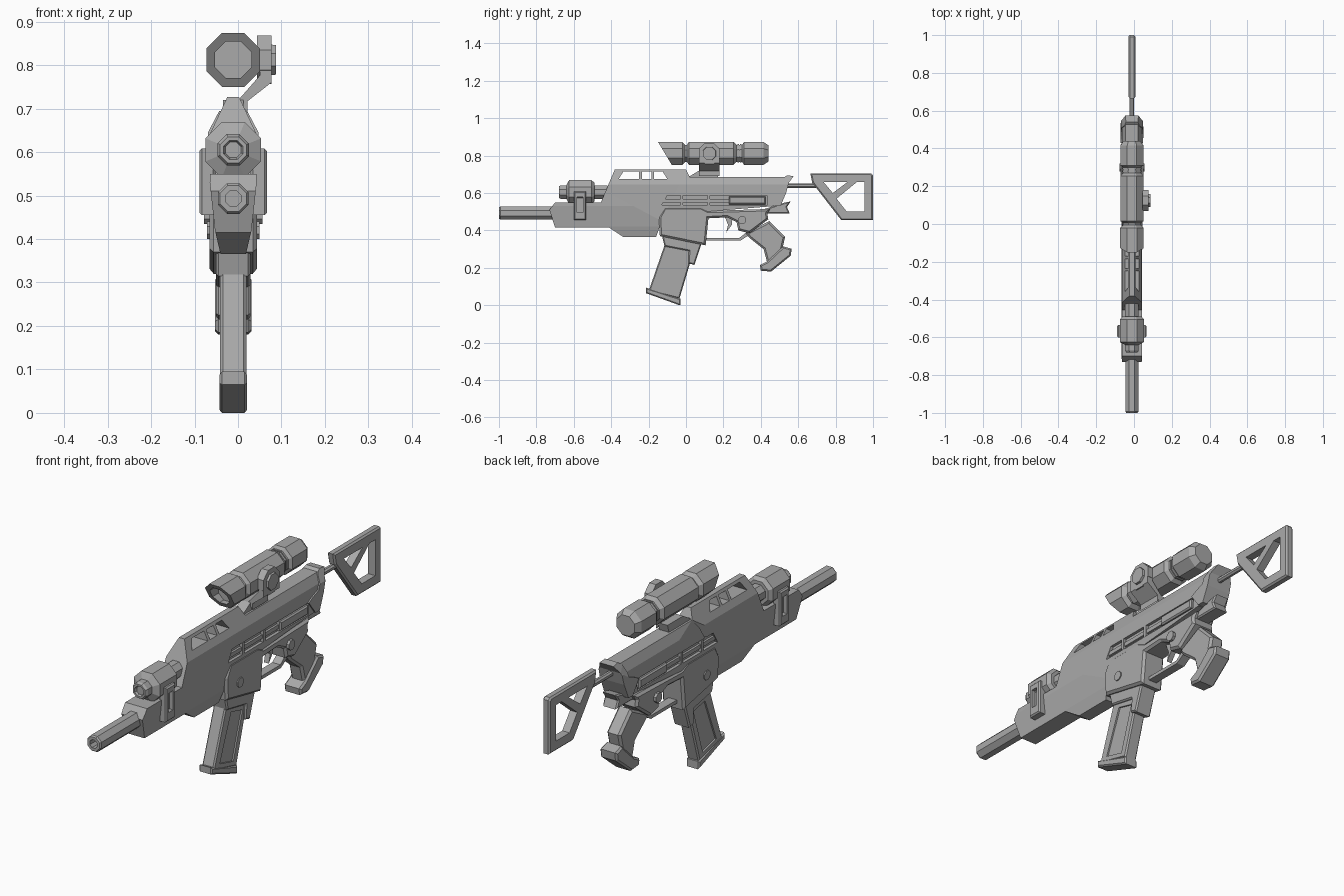
import bpy
import bmesh
import math
from mathutils import Vector

if "Cube" in bpy.data.objects:
    bpy.data.objects.remove(bpy.data.objects["Cube"], do_unlink=True)

CENTRE_X = -0.011
SIDES = (("left", 1), ("right", -1))

grey = bpy.data.materials.new("gun_grey")
grey.use_nodes = True
grey.diffuse_color = (0.4, 0.4, 0.4, 1)
grey.node_tree.nodes["Principled BSDF"].inputs["Base Color"].default_value = (0.4, 0.4, 0.4, 1)


def finish(name, bm):
    """Turn a bmesh into a flat shaded object on the centre line."""
    bmesh.ops.recalc_face_normals(bm, faces=bm.faces)
    mesh = bpy.data.meshes.new(name)
    bm.to_mesh(mesh)
    bm.free()
    mesh.materials.append(grey)
    obj = bpy.data.objects.new(name, mesh)
    obj.location.x = CENTRE_X
    bpy.context.collection.objects.link(obj)
    return obj


def extrude_profile(profile, start, end, axis="x"):
    """Extrude a side (y, z) profile along x, or a front (x, z) profile along y."""
    bm = bmesh.new()
    rings = []
    for depth in (start, end):
        rings.append([bm.verts.new((depth, a, b) if axis == "x" else (a, depth, b))
                      for a, b in profile])
    count = len(profile)
    bm.faces.new(rings[0])
    bm.faces.new(rings[1])
    for i in range(count):
        j = (i + 1) % count
        bm.faces.new((rings[0][i], rings[0][j], rings[1][j], rings[1][i]))
    bmesh.ops.recalc_face_normals(bm, faces=bm.faces)
    return bm


def prism(name, profile, start, end, bevel=0, axis="x"):
    bm = extrude_profile(profile, start, end, axis)
    if bevel:
        bm.faces.ensure_lookup_table()
        rim = set(bm.faces[0].edges) | set(bm.faces[1].edges)
        bmesh.ops.bevel(bm, geom=list(rim), offset=bevel, segments=1,
                        affect="EDGES", clamp_overlap=True)
    return finish(name, bm)


def plate(name, profile, half, bevel=0):
    return prism(name, profile, -half, half, bevel)


def rect(y0, y1, z0, z1):
    return [(y0, z0), (y1, z0), (y1, z1), (y0, z1)]


# Half width of the receiver at each height
SECTION = [(0.36, 0.028), (0.42, 0.042), (0.53, 0.054), (0.645, 0.052), (0.73, 0.012)]


def half_width(z):
    for (z0, w0), (z1, w1) in zip(SECTION, SECTION[1:]):
        if z <= z1:
            return w0 + (w1 - w0) * (z - z0) / (z1 - z0)
    return SECTION[-1][1]


def faceted(name, profile, scale=1):
    """Side profile whose width follows the receiver section."""
    bm = extrude_profile(profile, -1, 1)
    bmesh.ops.triangulate(bm, faces=bm.faces)
    for z, _ in SECTION[1:-1]:
        bmesh.ops.bisect_plane(bm, geom=bm.verts[:] + bm.edges[:] + bm.faces[:],
                               plane_co=(0, 0, z), plane_no=(0, 0, 1))
    for v in bm.verts:
        v.co.x = math.copysign(half_width(v.co.z) * scale, v.co.x)
    bmesh.ops.dissolve_limit(bm, angle_limit=0.01, verts=bm.verts, edges=bm.edges)
    return finish(name, bm)


def lathe(name, profile, z, axis="y", across=0, sides=8):
    """Octagonal turned part; radii are measured to the flats."""
    bm = bmesh.new()
    rings = []
    for along, radius in profile:
        ring = []
        for i in range(sides):
            angle = math.tau * (i + 0.5) / sides
            r = radius / math.cos(math.pi / sides)
            a, b = r * math.cos(angle), r * math.sin(angle)
            ring.append(bm.verts.new((across + a, along, z + b) if axis == "y"
                                     else (along, across + a, z + b)))
        rings.append(ring)
    for low, high in zip(rings, rings[1:]):
        for i in range(sides):
            j = (i + 1) % sides
            bm.faces.new((low[i], low[j], high[j], high[i]))
    bm.faces.new(rings[0])
    bm.faces.new(rings[-1])
    return finish(name, bm)


def cut(target, cutters):
    for cutter in cutters:
        mod = target.modifiers.new("cut", "BOOLEAN")
        mod.operation = "DIFFERENCE"
        mod.solver = "EXACT"
        mod.object = cutter
    bpy.context.view_layer.update()
    graph = bpy.context.evaluated_depsgraph_get()
    mesh = bpy.data.meshes.new_from_object(target.evaluated_get(graph))
    target.modifiers.clear()
    target.data = mesh
    for cutter in cutters:
        bpy.data.objects.remove(cutter, do_unlink=True)


# Receiver with handguard, top windows and side slots
receiver = faceted("receiver", [
    (-.7, .55), (-.73, .51), (-.7, .415), (-.41, .415), (-.335, .365), (-.16, .365),
    (-.13, .45), (.1, .5), (.47, .53), (.53, .6), (.53, .685), (.02, .685),
    (0, .727), (-.38, .727), (-.43, .61), (-.455, .55)])
cutters = [plate("window_cutter", shape, .2) for shape in (
    [(-.36, .675), (-.25, .675), (-.25, .715), (-.335, .715)],
    rect(-.235, -.185, .675, .715),
    [(-.17, .675), (-.1, .675), (-.125, .715), (-.17, .715)])]
SLOT = [(-.13, .535), (.435, .535), (.435, .587), (-.1, .587)]
for side, s in SIDES:
    cutters.append(prism("slot_cutter", SLOT, s * .04, s * .1))
cut(receiver, cutters)
faceted("receiver_end_cap", [
    (.43, .59), (.475, .53), (.505, .53), (.535, .6), (.55, .655), (.575, .69),
    (.54, .695), (.52, .68), (.5, .62), (.46, .605)], 1.12)

# Slot fittings, pins and front brackets on both sides
for side, s in SIDES:
    prism(side + "_bolt_cover", rect(.23, .425, .54, .582), s * .03, s * .06, .006)
    prism(side + "_slot_rail", rect(-.12, .23, .55, .568), s * .03, s * .05)
    for y in (-.03, .115):
        prism(side + "_slot_post", rect(y, y + .014, .535, .587), s * .03, s * .055)
    lathe(side + "_front_pin", [(s * .04, .02), (s * .06, .02)], .42, "x", -.05)
    lathe(side + "_rear_pin", [(s * .03, .021), (s * .067, .021)], .455, "x", .3)
    bracket = prism(side + "_bracket", rect(-.6, -.535, .455, .608), s * .04, s * .078, .006)
    cut(bracket, [prism("bracket_cutter", rect(-.583, -.552, .495, .58), s * .06, s * .1)])

# Barrel with bored muzzle
lathe("barrel", [(-.95, .018), (-1, .018), (-1, .03), (-.993, .035), (-.7, .035)], .493)

# Octagonal lamp unit above the handguard
lathe("lamp", [(-.67, .018), (-.68, .022), (-.68, .03), (-.67, .036), (-.64, .036),
               (-.625, .064), (-.505, .064), (-.49, .05), (-.49, .036), (-.42, .036)], .605)

# Lower receiver, magazine well and trigger
plate("lower_receiver", [
    (-.145, .47), (-.115, .525), (.08, .525), (.12, .505), (.45, .515), (.435, .49),
    (.44, .46), (.34, .385), (.28, .4), (.27, .445), (.22, .47), (.12, .465),
    (.105, .32), (-.14, .37)], .055, .01)
plate("rear_tang", [(.42, .515), (.53, .55), (.56, .555), (.54, .525), (.555, .49),
                    (.43, .49)], .035, .006)
plate("trigger_guard", [(.1, .345), (.29, .345), (.345, .38), (.33, .395), (.285, .36),
                        (.1, .36)], .02)
plate("trigger", [(.205, .48), (.25, .48), (.245, .43), (.215, .39), (.225, .43)], .012)

# Magazine with recessed side panels
plate("magazine_collar", [(-.13, .38), (.09, .35), (.045, .215), (.012, .225),
                          (.015, .29), (-.115, .315)], .04, .006)
magazine = plate("magazine", [(-.105, .35), (.05, .32), (-.035, .035), (-.2, .075)], .03, .006)
cut(magazine, [prism("panel_cutter", [(-.075, .29), (.005, .27), (-.06, .065), (-.155, .09)],
                     s * .023, s * .1) for side, s in SIDES])
plate("magazine_foot", [(-.215, .095), (-.03, .035), (-.03, 0), (-.04, .002), (-.215, .065)],
      .032, .006)

# Pistol grip and flared foot
plate("grip", [(.32, .385), (.34, .36), (.415, .3), (.435, .225), (.51, .28), (.53, .365),
               (.445, .45)], .034, .01)
plate("grip_foot", [(.395, .215), (.435, .235), (.52, .315), (.565, .302), (.56, .265),
                    (.455, .18), (.4, .185)], .042, .008)

# Skeleton stock on a rod
lathe("stock_rod", [(.5, .012), (.7, .012)], .64)
stock = plate("stock", [(.665, .705), (.99, .705), (1, .695), (1, .455), (.83, .455),
                        (.675, .655)], .018, .007)
cut(stock, [plate("stock_cutter", hole, .1) for hole in (
    [(.735, .66), (.865, .66), (.785, .6)],
    [(.915, .66), (.955, .66), (.955, .5), (.86, .5), (.805, .57)])])

# Scope with slanted hood
scope = lathe("scope", [
    (-.06, .042), (-.2, .042), (-.2, .062), (-.02, .062), (-.005, .046), (.005, .046),
    (.015, .061), (.255, .061), (.27, .046), (.3, .046), (.31, .061), (.415, .061),
    (.44, .044)], .812)
for v in scope.data.vertices:
    if v.co.y < -.15:
        v.co.y = -.15 + (.874 - v.co.z) * .6
for y in (.275, .29):
    lathe("scope_ring", [(y, .05), (y + .008, .05)], .812)

# Scope mount: foot, cranked arm, disc and knob
plate("mount_foot", [(.01, .67), (.02, .69), (.07, .72), (.18, .72), (.165, .67)], .024)
prism("mount_arm", [(.012, .72), (.033, .69), (.033, .717), (.088, .76), (.088, .8),
                    (.062, .8), (.062, .777)], .07, .18, axis="y")
lathe("mount_disc", [(.055, .056), (.088, .056)], .812, "x", .125)
lathe("mount_knob", [(.08, .036), (.098, .034)], .812, "x", .125)
